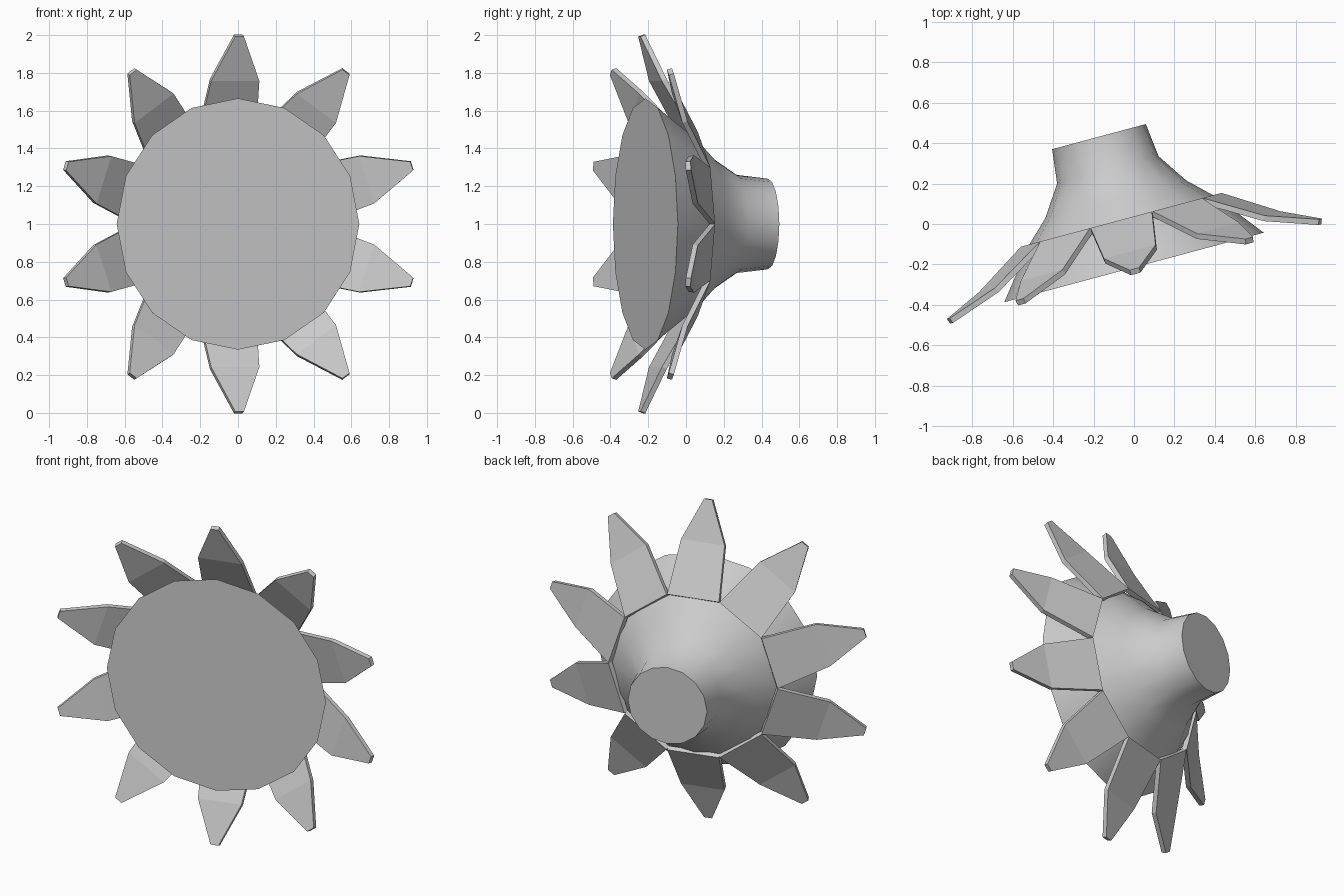
import bpy, bmesh
from math import sin, cos, radians, tau
from mathutils import Matrix

old = bpy.data.objects.get("Cube")
if old:
    bpy.data.objects.remove(old)

grey = bpy.data.materials.new("plain_grey")
grey.use_nodes = True
color = (0.6, 0.6, 0.6, 1)
grey.diffuse_color = color
grey.node_tree.nodes["Principled BSDF"].inputs["Base Color"].default_value = color

# Flower axis runs along local y, turned slightly to one side
PLACE = Matrix.Translation((0, -0.215, 1)) @ Matrix.Rotation(radians(15), 4, 'Z')
PETALS = 10


def make_object(name, bm, matrix):
    bmesh.ops.recalc_face_normals(bm, faces=bm.faces)
    mesh = bpy.data.meshes.new(name)
    bm.to_mesh(mesh)
    bm.free()
    mesh.materials.append(grey)
    obj = bpy.data.objects.new(name, mesh)
    bpy.context.collection.objects.link(obj)
    obj.matrix_world = matrix
    return obj


def make_body(sides=16):
    # Lathed bell: (depth, radius) from the front disc to the stalk end
    profile = [(0, 0.665), (0.235, 0.48), (0.35, 0.36), (0.5, 0.26), (0.67, 0.24)]
    bm = bmesh.new()
    rings = [[bm.verts.new((r * sin(tau * i / sides), y, r * cos(tau * i / sides)))
              for i in range(sides)] for y, r in profile]
    for a, b in zip(rings, rings[1:]):
        for i in range(sides):
            j = (i + 1) % sides
            bm.faces.new((a[i], a[j], b[j], b[i]))
    bm.faces.new(rings[0])
    bm.faces.new(rings[-1])
    return make_object("flower_body", bm, PLACE)


def make_petal(index):
    # Bent tapering plate: (half width, depth, radius) from base to tip
    stations = [(0.157, 0.232, 0.482), (0.132, 0.068, 0.763), (0.024, -0.02, 0.997)]
    bm = bmesh.new()
    rows = [[bm.verts.new((s * w, y, r)) for s in (-1, 1)] for w, y, r in stations]
    for a, b in zip(rows, rows[1:]):
        bm.faces.new((a[0], a[1], b[1], b[0]))
    turn = Matrix.Rotation(tau * index / PETALS, 4, 'Y')
    petal = make_object(f"petal_{index + 1}", bm, PLACE @ turn)
    solid = petal.modifiers.new("thickness", 'SOLIDIFY')
    solid.thickness = 0.028
    solid.offset = 0
    solid.use_even_offset = True


body = make_body()
for k in range(PETALS):
    make_petal(k)

# Smooth bell with crisp disc rims
bpy.ops.object.select_all(action='DESELECT')
body.select_set(True)
bpy.context.view_layer.objects.active = body
bpy.ops.object.shade_smooth_by_angle(angle=radians(40))
